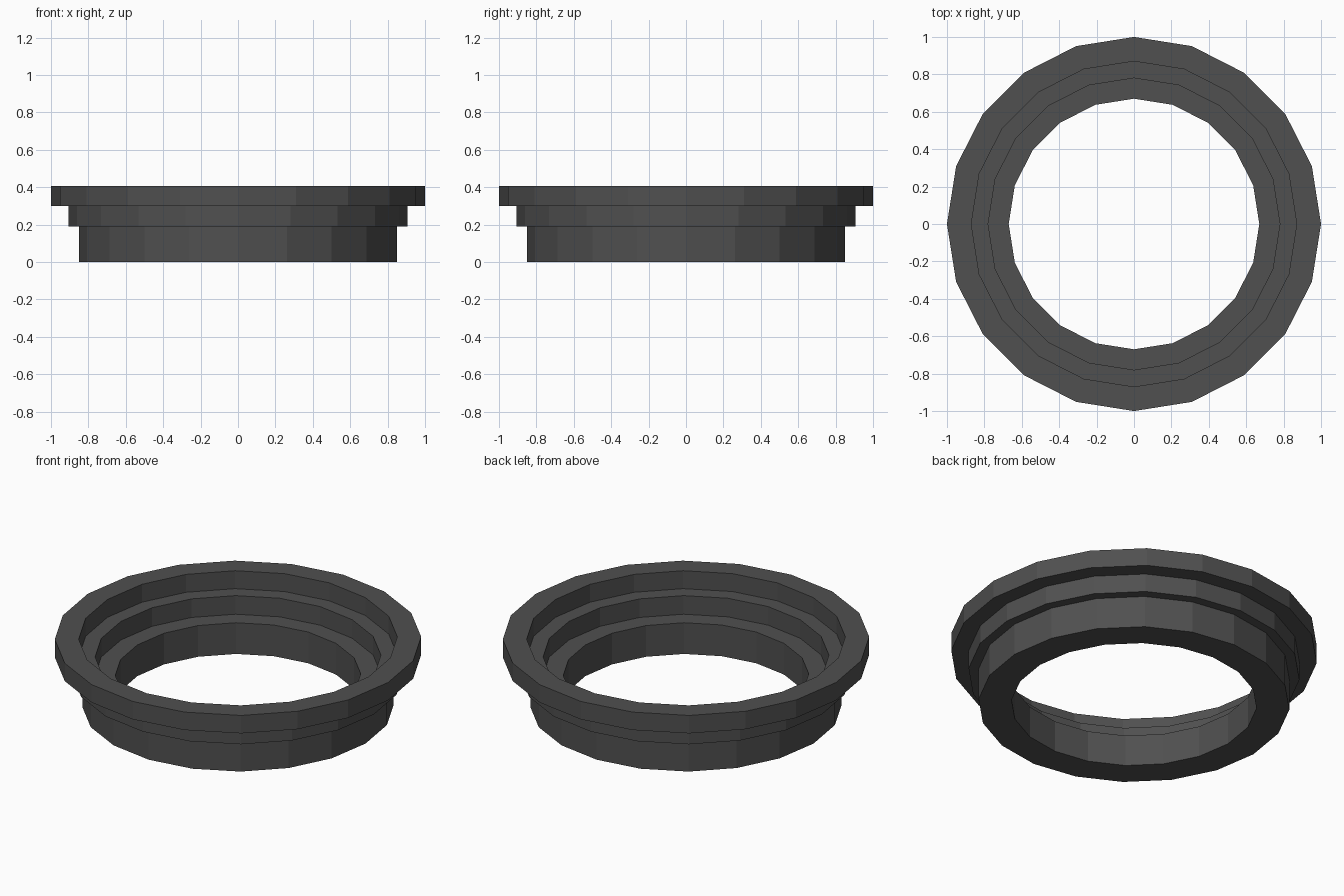
import bpy
import bmesh
from math import cos, sin, tau

SIDES = 20

cube = bpy.data.objects.get("Cube")
if cube:
    bpy.data.objects.remove(cube, do_unlink=True)

# Dark grey material
grey = bpy.data.materials.new("dark_grey")
grey.use_nodes = True
colour = (0.08, 0.08, 0.08, 1.0)
grey.diffuse_color = colour
grey.node_tree.nodes["Principled BSDF"].inputs["Base Color"].default_value = colour


def lathe(name, profile):
    """Sweep a closed (radius, height) profile round the z axis."""
    bm = bmesh.new()
    rings = []
    for i in range(SIDES):
        a = tau * i / SIDES
        rings.append([bm.verts.new((r * cos(a), r * sin(a), z)) for r, z in profile])
    n = len(profile)
    for i in range(SIDES):
        here, there = rings[i], rings[(i + 1) % SIDES]
        for j in range(n):
            k = (j + 1) % n
            bm.faces.new((here[j], there[j], there[k], here[k]))
    bmesh.ops.recalc_face_normals(bm, faces=bm.faces)
    mesh = bpy.data.meshes.new(name)
    bm.to_mesh(mesh)
    bm.free()
    mesh.materials.append(grey)
    obj = bpy.data.objects.new(name, mesh)
    bpy.context.collection.objects.link(obj)
    return obj


# Stepped ring: outer wall going up, then inner wall coming down
outer = [(0.85, 0), (0.85, 0.19), (0.905, 0.19), (0.905, 0.3), (1, 0.3), (1, 0.408)]
inner = [(0.87, 0.408), (0.87, 0.3), (0.78, 0.3), (0.78, 0.188), (0.67, 0.188), (0.67, 0)]
lathe("stepped_ring", outer + inner)
